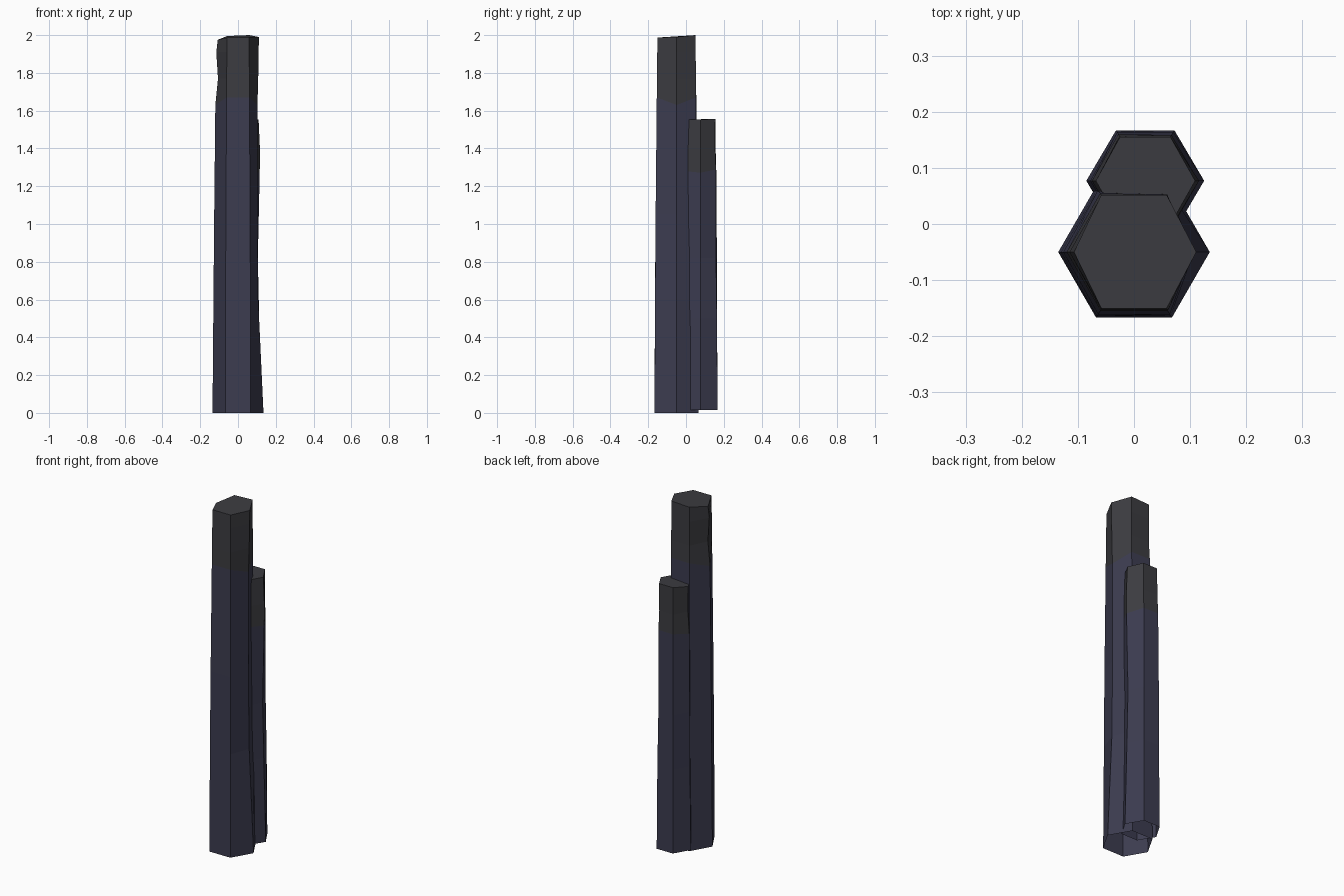
import bpy, bmesh, math


def material(name, color):
    m = bpy.data.materials.new(name)
    m.diffuse_color = color
    return m


body = material("blue_stone", (0.045, 0.045, 0.08, 1))
tip = material("grey_stone", (0.045, 0.045, 0.052, 1))


def hex_column(name, cx, cy, rings, tilt, seam):
    """rings: (z, six radii from +x anticlockwise); tilt: z shifts of the top rim;
    seam: (ring index, z shifts) where the tip colour starts. Open underneath."""
    bm = bmesh.new()
    loops = []
    for i, (z, radii) in enumerate(rings):
        shift = tilt if i == len(rings) - 1 else seam[1] if i == seam[0] else [0] * 6
        loops.append([bm.verts.new((cx + r * math.cos(k * math.pi / 3),
                                    cy + r * math.sin(k * math.pi / 3), z + shift[k]))
                      for k, r in enumerate(radii)])
    for i in range(len(loops) - 1):
        a, b = loops[i], loops[i + 1]
        for k in range(6):
            n = (k + 1) % 6
            f = bm.faces.new((a[k], a[n], b[n], b[k]))
            f.material_index = int(i >= seam[0])
    bm.faces.new(loops[-1]).material_index = 1
    me = bpy.data.meshes.new(name)
    bm.to_mesh(me)
    bm.free()
    me.materials.append(body)
    me.materials.append(tip)
    ob = bpy.data.objects.new(name, me)
    bpy.context.collection.objects.link(ob)


# Tall front column
hex_column("tall_column", 0, -0.05, [
    (0.00, [.135, .135, .135, .135, .135, .135]),
    (0.60, [.107, .126, .130, .130, .132, .131]),
    (1.05, [.102, .122, .128, .126, .128, .128]),
    (1.65, [.103, .118, .121, .120, .121, .121]),
    (1.77, [.107, .118, .116, .106, .120, .120]),
    (1.91, [.109, .117, .116, .115, .118, .118]),
    (1.99, [.111, .117, .117, .107, .116, .116]),
], [0, .01, .005, -.015, -.003, -.003], (3, [-.02, .02, .02, -.02, .02, .02]))

# Shorter rear column
hex_column("short_column", 0.02, 0.077, [
    (0.015, [.105, .104, .104, .105, .104, .104]),
    (0.50, [.092, .100, .101, .099, .100, .097]),
    (0.82, [.085, .094, .100, .098, .098, .093]),
    (1.28, [.095, .094, .096, .095, .095, .096]),
    (1.40, [.096, .089, .092, .086, .094, .094]),
    (1.552, [.089, .090, .090, .088, .090, .090]),
], [0, .005, .005, -.006, 0, 0], (3, [-.008, .008, .008, -.008, 0, 0]))
